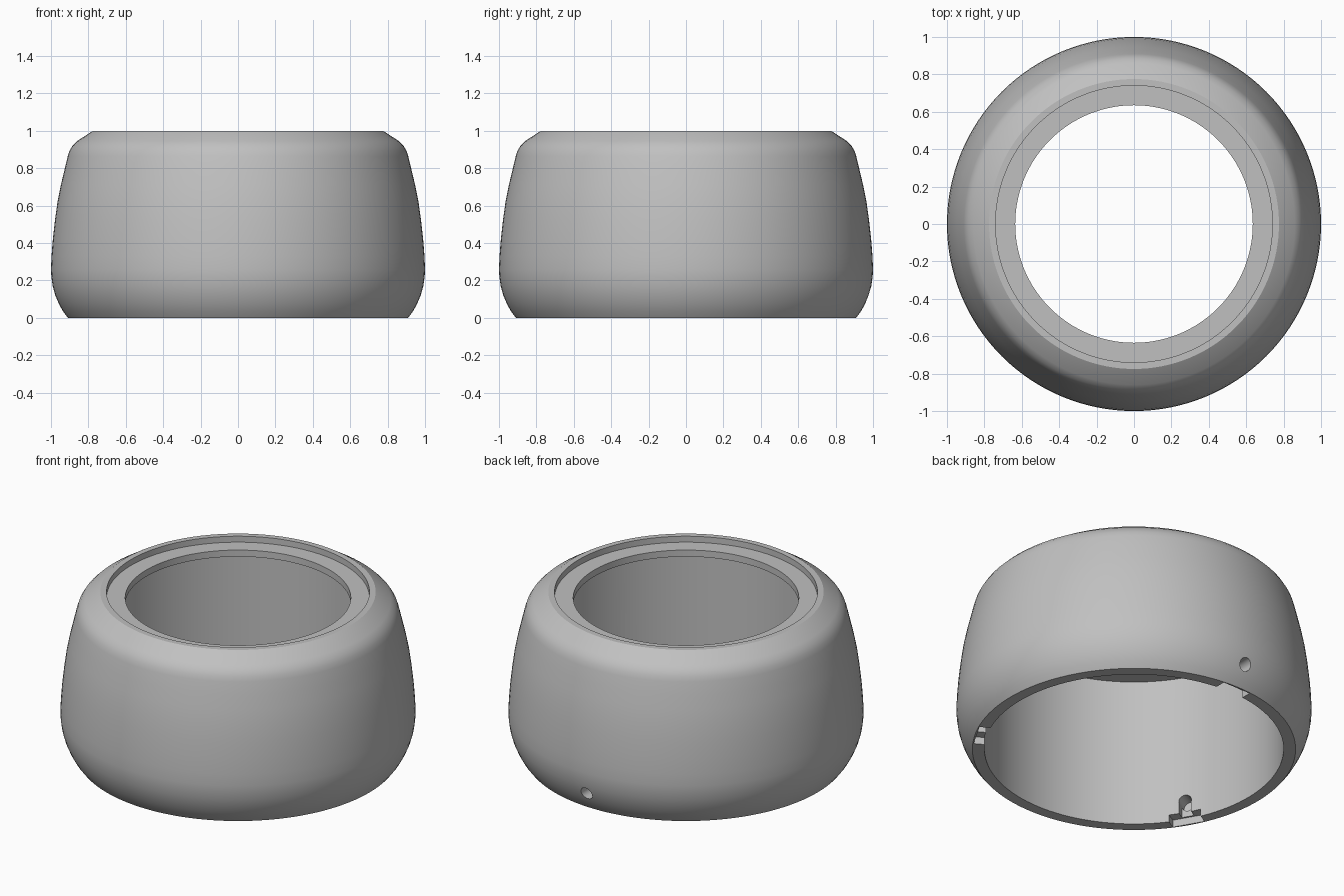
import bpy, bmesh, math
from mathutils import Matrix

cube = bpy.data.objects.get("Cube")
if cube:
    bpy.data.objects.remove(cube, do_unlink=True)

SEGMENTS = 128

grey = bpy.data.materials.new("plain_grey")
grey.use_nodes = True
grey.diffuse_color = (0.53, 0.53, 0.53, 1)
grey.node_tree.nodes["Principled BSDF"].inputs["Base Color"].default_value = grey.diffuse_color


def add_object(name, bm):
    bmesh.ops.recalc_face_normals(bm, faces=bm.faces)
    mesh = bpy.data.meshes.new(name)
    bm.to_mesh(mesh)
    bm.free()
    mesh.materials.append(grey)
    obj = bpy.data.objects.new(name, mesh)
    bpy.context.collection.objects.link(obj)
    return obj


def lathe(name, profile):
    """Revolve a closed (radius, height) profile around z."""
    bm = bmesh.new()
    rings = []
    for i in range(SEGMENTS):
        a = math.tau * i / SEGMENTS
        rings.append([bm.verts.new((r * math.cos(a), r * math.sin(a), z)) for r, z in profile])
    for i, ring in enumerate(rings):
        after = rings[(i + 1) % SEGMENTS]
        for j in range(len(profile)):
            k = (j + 1) % len(profile)
            bm.faces.new((ring[j], after[j], after[k], ring[k]))
    return add_object(name, bm)


def box_cutter(angle, r0, r1, width, z0, z1):
    bm = bmesh.new()
    place = (Matrix.Rotation(angle, 4, "Z")
             @ Matrix.Translation(((r0 + r1) / 2, 0, (z0 + z1) / 2))
             @ Matrix.Diagonal((r1 - r0, width, z1 - z0, 1)))
    bmesh.ops.create_cube(bm, size=1, matrix=place)
    return add_object("notch_cutter", bm)


def drill_cutter(angle, r0, r1, radius, z):
    bm = bmesh.new()
    place = (Matrix.Rotation(angle, 4, "Z")
             @ Matrix.Translation(((r0 + r1) / 2, 0, z))
             @ Matrix.Rotation(math.pi / 2, 4, "Y"))
    bmesh.ops.create_cone(bm, cap_ends=True, segments=32, radius1=radius,
                          radius2=radius, depth=r1 - r0, matrix=place)
    return add_object("hole_cutter", bm)


# Hollow ring body: bulging outside, stepped lip on top, straight bore inside
outer = [(0.91, 0), (0.936, 0.035), (0.958, 0.075), (0.977, 0.12), (0.991, 0.17),
         (0.998, 0.22), (1.0, 0.26), (0.997, 0.33), (0.99, 0.42), (0.979, 0.52),
         (0.965, 0.62), (0.947, 0.71), (0.928, 0.79), (0.91, 0.865), (0.901, 0.893),
         (0.885, 0.92), (0.86, 0.945), (0.775, 1.0)]
inner = [(0.74, 1.0), (0.74, 0.963), (0.635, 0.963), (0.635, 0.922), (0.842, 0.922), (0.842, 0)]
body = lathe("ring_body", outer + inner)

# Three keyed notches in the lower edge; only the back one is drilled through
cutters = []
for degrees in (90, 210, 330):
    a = math.radians(degrees)
    drill_end = 1.1 if degrees == 90 else 0.93
    cutters += [box_cutter(a, 0.75, 0.9, 0.19, -0.05, 0.045),
                box_cutter(a, 0.76, 0.89, 0.072, -0.04, 0.12),
                drill_cutter(a, 0.77, drill_end, 0.038, 0.12)]

bpy.context.view_layer.objects.active = body
for cutter in cutters:
    mod = body.modifiers.new("cut", "BOOLEAN")
    mod.operation = "DIFFERENCE"
    mod.solver = "EXACT"
    mod.object = cutter
    bpy.ops.object.modifier_apply(modifier=mod.name)
    bpy.data.objects.remove(cutter, do_unlink=True)

bpy.ops.object.select_all(action="DESELECT")
body.select_set(True)
bpy.ops.object.shade_smooth_by_angle(angle=math.radians(25))
